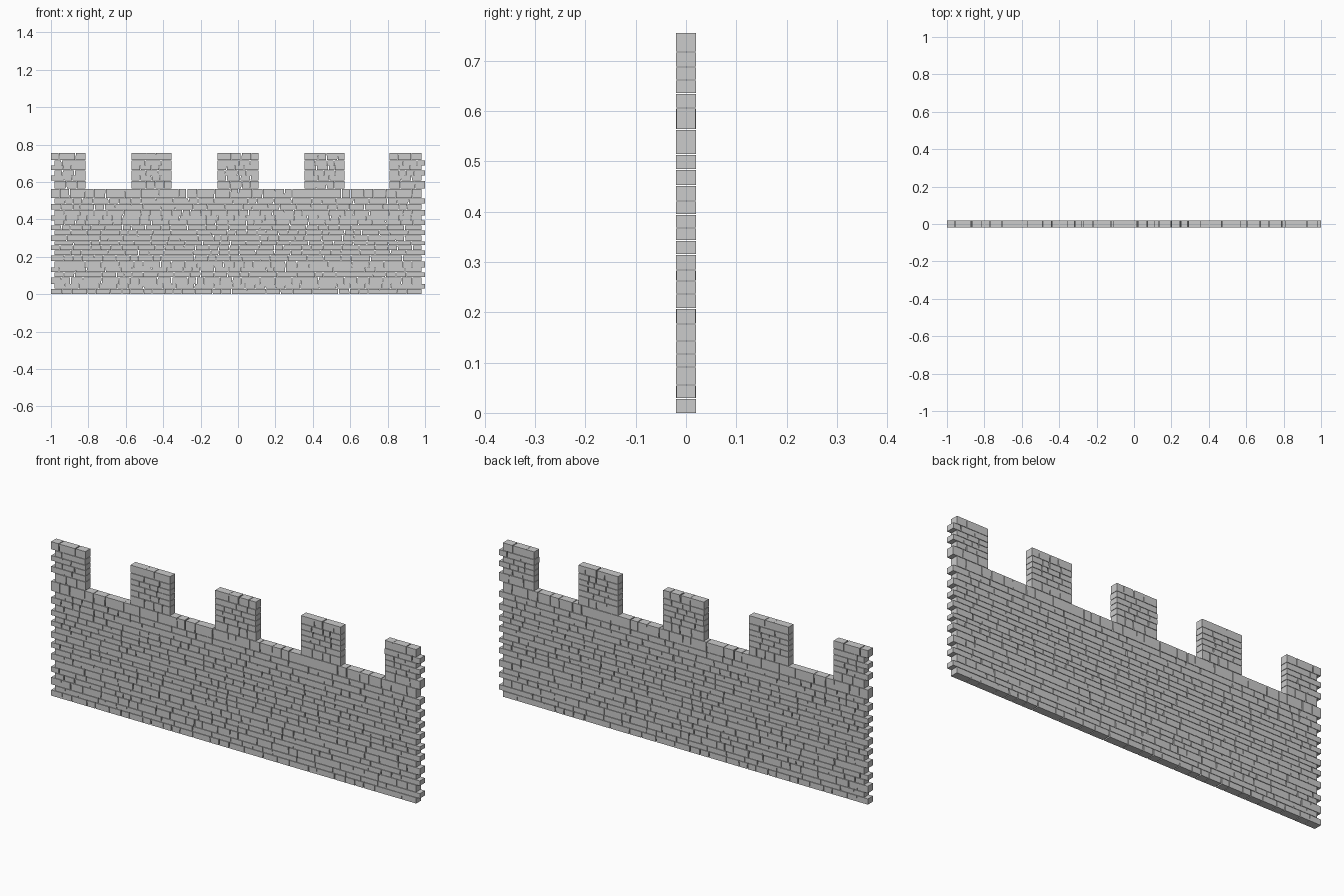
import bpy, bmesh, random

if "Cube" in bpy.data.objects:
    bpy.data.objects.remove(bpy.data.objects["Cube"])

random.seed(7)
HALF = 0.02      # half thickness of the wall
GAP = 0.003      # open joint between bricks
TOOTH = 0.02     # alternating end offset of the courses

# Course heights of the curtain wall and of the merlons
WALL_Z = [0, .029, .055, .091, .117, .143, .177, .208, .236, .262, .284,
          .315, .343, .368, .394, .421, .452, .484, .514, .563]
MERLON_Z = [.563, .606, .635, .662, .688, .717, .755]
MERLONS = [(-1, -.815), (-.57, -.355), (-.11, .11), (.355, .57), (.81, 1)]


def brick(bm, x0, x1, z0, z1, outer_left, outer_right):
    """One cut stone, with slightly slanted vertical joints."""
    def lean(fixed):
        return (0, 0) if fixed else [random.uniform(-.0022, .0022) for _ in range(2)]
    l, r = lean(outer_left), lean(outer_right)
    h = HALF - random.uniform(0, .0008)
    prof = [(x0 + l[0], z0), (x1 + r[0], z0), (x1 + r[1], z1), (x0 + l[1], z1)]
    front = [bm.verts.new((x, -h, z)) for x, z in prof]
    back = [bm.verts.new((x, h, z)) for x, z in prof]
    bm.faces.new(front)
    bm.faces.new(back[::-1])
    for i in range(4):
        j = (i + 1) % 4
        bm.faces.new((front[j], front[i], back[i], back[j]))


def course(bm, x0, x1, z0, z1, small, large):
    """A row of bricks of random lengths between x0 and x1."""
    sizes = []
    while sum(sizes) < x1 - x0 - small * .5:
        sizes.append(random.uniform(small, large))
    k = (x1 - x0) / sum(sizes)
    x = x0
    for i, s in enumerate(sizes):
        first, last = i == 0, i == len(sizes) - 1
        end = x + s * k
        brick(bm, x if first else x + GAP / 2, end if last else end - GAP / 2,
              z0, z1, first, last)
        x = end


def masonry(name, x0, x1, levels, first_row, small, large):
    """A block of courses; outer ends of the wall are toothed."""
    bm = bmesh.new()
    for i, (z0, z1) in enumerate(zip(levels, levels[1:])):
        odd = (first_row + i) % 2
        a = x0 + TOOTH if x0 <= -1 and odd else x0
        b = x1 - TOOTH if x1 >= 1 and not odd else x1
        bottom = z0 if z0 == 0 else z0 + .001
        top = z1 if z1 == MERLON_Z[-1] else z1 - .001
        course(bm, a, b, bottom, top, small, large)
    bmesh.ops.recalc_face_normals(bm, faces=bm.faces)
    mesh = bpy.data.meshes.new(name)
    bm.to_mesh(mesh)
    bm.free()
    bpy.context.collection.objects.link(bpy.data.objects.new(name, mesh))


# Main wall, then the five merlons on top
masonry("curtain_wall", -1, 1, WALL_Z, 0, .04, .105)
for n, (a, b) in enumerate(MERLONS, 1):
    masonry(f"merlon_{n}", a, b, MERLON_Z, len(WALL_Z) - 1, .04, .085)
